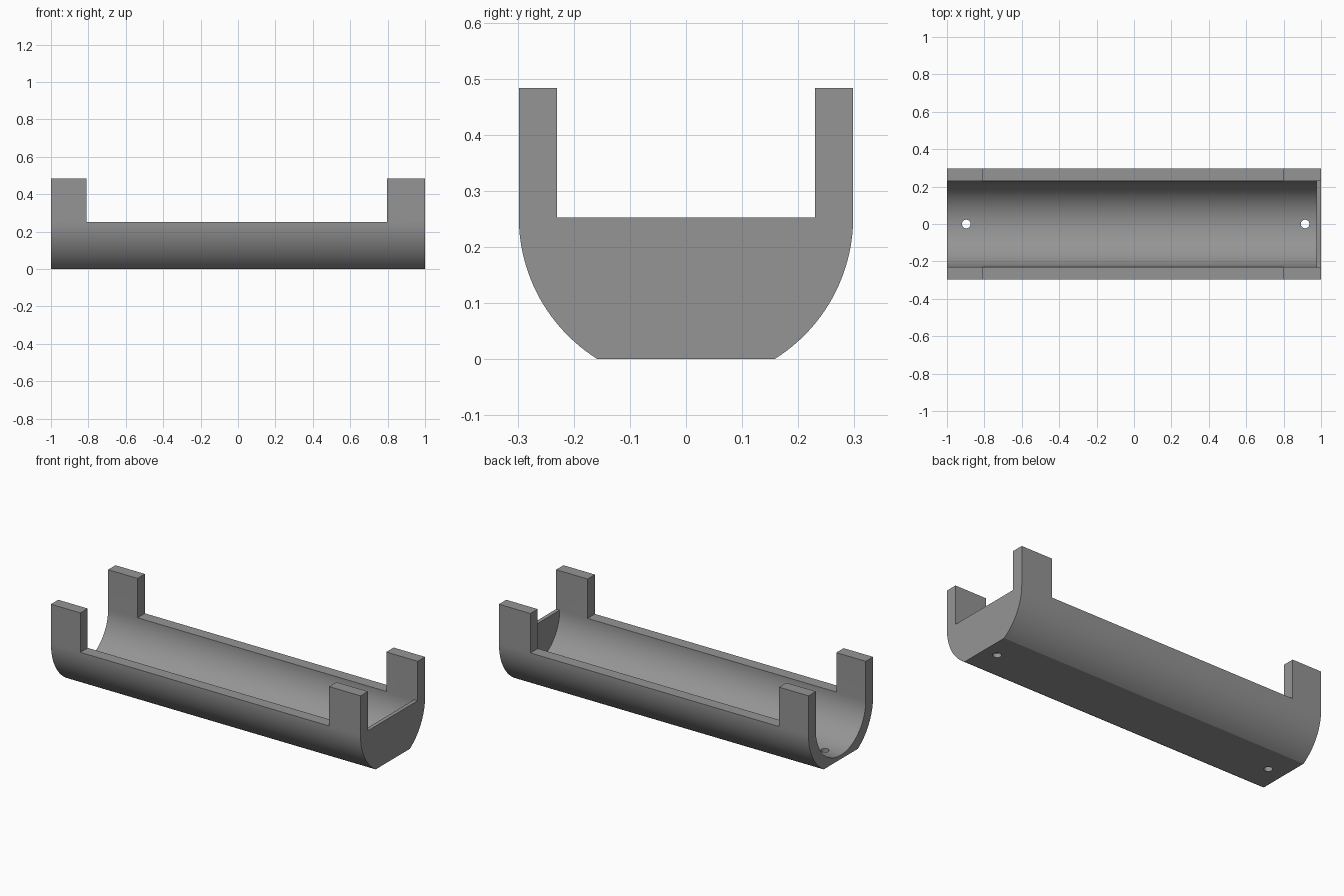
import bpy, bmesh, math

if "Cube" in bpy.data.objects:
    bpy.data.objects.remove(bpy.data.objects["Cube"])

AXIS_Z = 0.253      # height of the trough's centre line and rim
TOP = 0.483         # top of the corner posts
R_OUT, R_IN = 0.298, 0.23

grey = bpy.data.materials.new("grey")
grey.diffuse_color = (0.3, 0.3, 0.3, 1)
grey.use_nodes = True
grey.node_tree.nodes["Principled BSDF"].inputs["Base Color"].default_value = grey.diffuse_color


def extrude_profile(name, pts, x0, x1):
    """Solid made by sweeping a (y, z) outline along x."""
    bm = bmesh.new()
    face = bm.faces.new([bm.verts.new((x0, y, z)) for y, z in pts])
    new = bmesh.ops.extrude_face_region(bm, geom=[face])["geom"]
    bmesh.ops.translate(bm, vec=(x1 - x0, 0, 0),
                        verts=[g for g in new if isinstance(g, bmesh.types.BMVert)])
    bmesh.ops.recalc_face_normals(bm, faces=bm.faces)
    me = bpy.data.meshes.new(name)
    bm.to_mesh(me)
    bm.free()
    ob = bpy.data.objects.new(name, me)
    bpy.context.collection.objects.link(ob)
    return ob


def u_outline(r, a, top, n=48):
    """U shape: arc from angle -a to a about straight down, with upright sides."""
    arc = [(r * math.sin(t), AXIS_Z - r * math.cos(t))
           for t in (-a + 2 * a * i / n for i in range(n + 1))]
    return [(-r, top)] + arc + [(r, top)]


def rect(w, z0, z1):
    return [(-w, z0), (w, z0), (w, z1), (-w, z1)]


def cut(body, cutter):
    mod = body.modifiers.new("cut", 'BOOLEAN')
    mod.operation, mod.solver, mod.object = 'DIFFERENCE', 'EXACT', cutter
    bpy.context.view_layer.objects.active = body
    bpy.ops.object.modifier_apply(modifier=mod.name)
    bpy.data.objects.remove(cutter)


# Outer body: rounded sides, flat base
flat = math.acos(AXIS_Z / R_OUT)
outer = [(-R_OUT, TOP)]
for side in (-1, 1):
    arc = [(side * R_OUT * math.sin(t), AXIS_Z - R_OUT * math.cos(t))
           for t in (flat + (math.pi / 2 - flat) * i / 24 for i in range(25))]
    outer += arc[::-1] if side < 0 else arc
outer.append((R_OUT, TOP))
trough = extrude_profile("trough", outer, -1, 1)

# Round channel, open at the left, leaving a thin wall at the right
cut(trough, extrude_profile("channel", u_outline(R_IN, math.pi / 2, 0.7), -1.1, 0.977))
# Opening above the end wall
cut(trough, extrude_profile("end_notch", rect(R_IN, AXIS_Z, 0.7), 0.9, 1.1))
# Low rim between the corner posts
cut(trough, extrude_profile("rim_gap", rect(0.4, AXIS_Z, 0.7), -0.81, 0.797))
# Screw holes through the base
for x in (-0.897, 0.915):
    bpy.ops.mesh.primitive_cylinder_add(vertices=32, radius=0.023, depth=0.3,
                                        location=(x, 0, 0))
    cut(trough, bpy.context.object)

trough.data.materials.clear()
trough.data.materials.append(grey)
for p in trough.data.polygons:
    p.material_index = 0
bpy.ops.object.select_all(action='DESELECT')
trough.select_set(True)
bpy.context.view_layer.objects.active = trough
bpy.ops.object.shade_smooth_by_angle(angle=math.radians(25))
